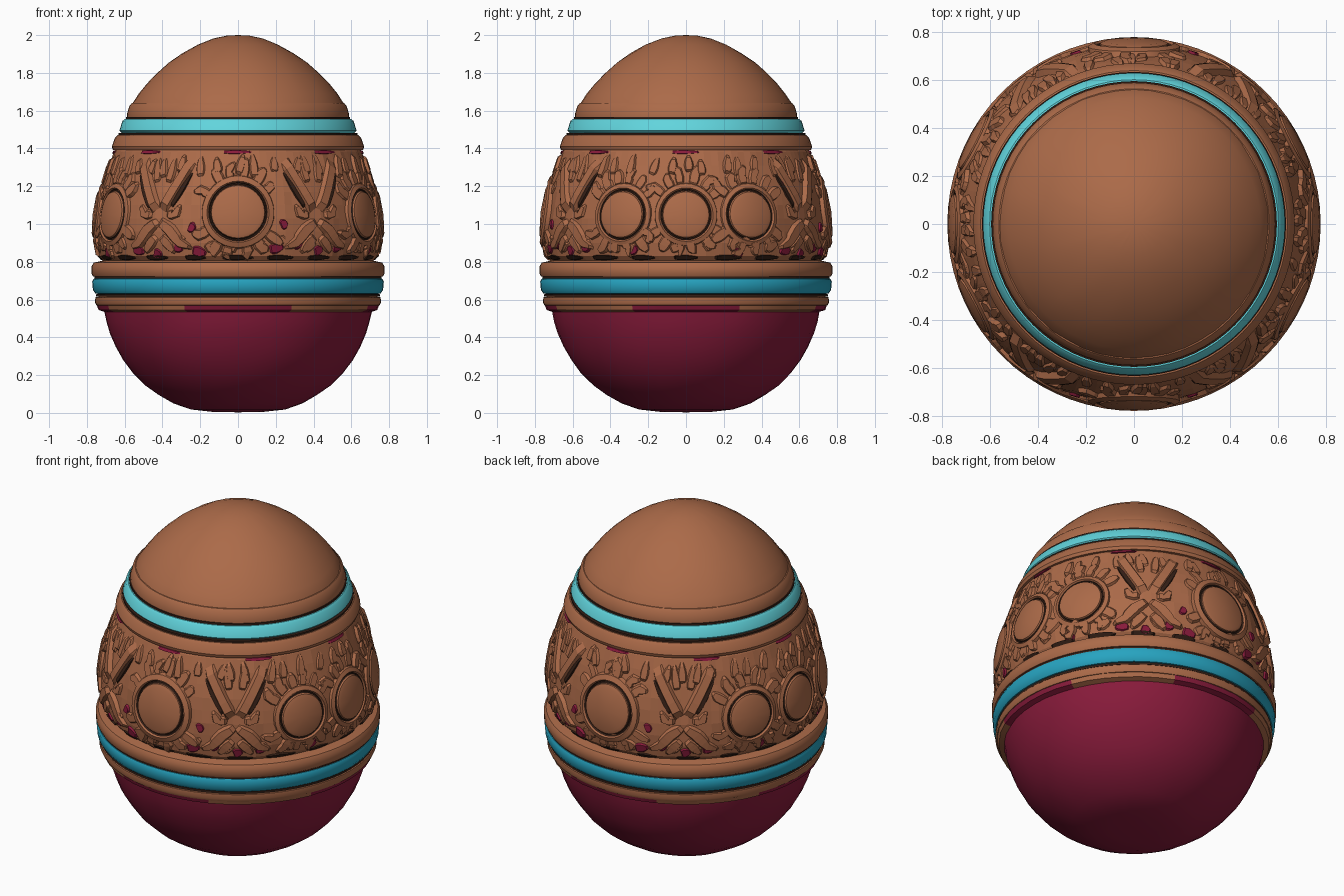
import bpy, bmesh, math, random
from math import sin, cos, pi, radians

random.seed(4)
cube = bpy.data.objects.get("Cube")
if cube:
    bpy.data.objects.remove(cube)


def material(name, rgb):
    m = bpy.data.materials.new(name)
    m.use_nodes = True
    m.diffuse_color = (*rgb, 1)
    bsdf = m.node_tree.nodes["Principled BSDF"]
    bsdf.inputs["Base Color"].default_value = (*rgb, 1)
    bsdf.inputs["Roughness"].default_value = 0.8
    return m


CLAY = material("clay brown", (0.41, 0.145, 0.066))
DARK = material("dark umber", (0.035, 0.014, 0.008))
WINE = material("wine red", (0.25, 0.011, 0.044))
AQUA = material("light aqua", (0.12, 0.66, 0.72))
TEAL = material("deep teal", (0.02, 0.37, 0.53))

# Radius and height of the carved belt's ground surface
BELT = [(.70, .79), (.735, .83), (.748, .90), (.750, .96), (.746, 1.03), (.736, 1.10),
        (.722, 1.17), (.702, 1.24), (.68, 1.31), (.655, 1.38), (.63, 1.42)]


def belt_radius(z):
    for (r0, z0), (r1, z1) in zip(BELT, BELT[1:]):
        if z <= z1:
            return r0 + (r1 - r0) * (z - z0) / (z1 - z0)
    return BELT[-1][0]


def polar(a, r, z):
    return (r * sin(a), -r * cos(a), z)


def wrap(angle, s, z, h):
    """Lay a flat point (s along, z up, h out) on the belt around an angle."""
    return polar(radians(angle) + s / .75, belt_radius(z) + h, z)


def add_grid(bm, rows, closed):
    """Skin consecutive rows of points with quads."""
    vs = [[bm.verts.new(p) for p in row] for row in rows]
    n = len(vs[0])
    for lo, hi in zip(vs, vs[1:]):
        for j in range(n if closed else n - 1):
            k = (j + 1) % n
            bm.faces.new((lo[j], lo[k], hi[k], hi[j]))


def finish(bm, name, mat, smooth=None):
    bmesh.ops.remove_doubles(bm, verts=bm.verts, dist=1e-5)
    me = bpy.data.meshes.new(name)
    bm.to_mesh(me)
    bm.free()
    me.materials.append(mat)
    ob = bpy.data.objects.new(name, me)
    bpy.context.collection.objects.link(ob)
    if smooth:
        bpy.ops.object.select_all(action='DESELECT')
        ob.select_set(True)
        bpy.context.view_layer.objects.active = ob
        bpy.ops.object.shade_smooth_by_angle(angle=radians(smooth))
    return ob


def lathe(name, profile, mat, segments=72, jitter=0.0, smooth=None):
    bm = bmesh.new()
    rows = []
    for r, z in profile:
        rows.append([polar(2 * pi * j / segments,
                           r + random.uniform(-jitter, jitter) * (r > 0), z)
                     for j in range(segments)])
    add_grid(bm, rows, True)
    return finish(bm, name, mat, smooth)


def medallion(bm, angle, z, profile, sides=32):
    rows = [[wrap(angle, r * cos(2 * pi * j / sides), z + r * sin(2 * pi * j / sides), h)
             for j in range(sides)] for r, h in profile]
    add_grid(bm, rows, True)


def stroke(bm, angle, path, width, height, taper=True, steps=6):
    """Raised ridge along a bent path; leaves taper at both ends."""
    rows = []
    n = len(path) - 1
    for i in range(steps + 1):
        t = i / steps
        k = min(int(t * n), n - 1)
        f = t * n - k
        (s0, z0), (s1, z1) = path[k], path[k + 1]
        d = math.hypot(s1 - s0, z1 - z0)
        nx, nz = (z1 - z0) / d, -(s1 - s0) / d
        w = width * (0.15 + 0.85 * sin(pi * min(1, .15 + t * .85)) if taper else 1)
        end = i in (0, steps)
        rows.append([wrap(angle, s0 + (s1 - s0) * f + nx * w * c,
                          z0 + (z1 - z0) * f + nz * w * c, -.01 if end else h)
                     for c, h in ((-1, -.01), (-.6, height), (.6, height), (1, -.01))])
    add_grid(bm, rows, False)


# Bowl and dome, slightly uneven like hand-shaped clay
shell = lathe("lower_shell", [(0, 0.003), (.14, .006), (.25, .018), (.34, .05), (.42, .095),
                              (.49, .145), (.555, .21), (.608, .28), (.648, .35), (.677, .42),
                              (.697, .48), (.708, .535), (.738, .545), (.748, .575), (.72, .62)],
              WINE, 48, .002, 24)
# The bowl's lip is bare clay on the four diagonals
shell.data.materials.append(CLAY)
for p in shell.data.polygons:
    x, y, z = p.center
    if z > .536 and abs(x * y) > .36 * (x * x + y * y):
        p.material_index = 1
lathe("upper_dome", [(.57, 1.60), (.558, 1.64), (.525, 1.69), (.482, 1.745), (.428, 1.80),
                     (.365, 1.855), (.292, 1.905), (.212, 1.95), (.13, 1.982), (.06, 1.997),
                     (0, 2.0)], CLAY, 48, .002, 24)

# Turned bands
lathe("lower_trim", [(.70, .565), (.750, .57), (.757, .585), (.755, .612), (.70, .622)], CLAY, smooth=35)
lathe("lower_teal_band", [(.70, .626), (.755, .632), (.768, .65), (.772, .695), (.765, .71), (.70, .715)],
      TEAL, smooth=35)
lathe("lower_ledge", [(.70, .718), (.768, .722), (.776, .74), (.776, .775), (.764, .795), (.70, .81)],
      CLAY, smooth=35)
lathe("upper_ledge", [(.60, 1.388), (.662, 1.392), (.668, 1.41), (.652, 1.455), (.638, 1.470), (.56, 1.473)],
      CLAY, smooth=35)
lathe("upper_aqua_band", [(.56, 1.478), (.615, 1.482), (.628, 1.494), (.612, 1.545), (.60, 1.556), (.53, 1.558)],
      AQUA, smooth=35)
lathe("upper_trim", [(.54, 1.563), (.588, 1.567), (.587, 1.585), (.575, 1.625), (.562, 1.64), (.50, 1.65)],
      CLAY, smooth=35)

# Dark seams filling the joints beside the coloured bands
for name, r, z in (("lower_seam", .751, .622), ("teal_seam", .761, .716),
                   ("aqua_seam", .632, 1.475), ("upper_seam", .594, 1.561)):
    lathe(name, [(r - .06, z - .008), (r, z - .006), (r, z + .006), (r - .06, z + .008)], DARK)

# Rough ground of the carved belt
lathe("belt_ground", BELT, CLAY, 110, .003)

# Round medallions: one large at front and back, three at each side
SIDE = [63, 90, 117, -63, -90, -117]
bm = bmesh.new()
grooves = bmesh.new()
for a in (0, 180):
    medallion(bm, a, 1.065, [(.20, -.012), (.19, .020), (.162, .027), (.152, .004),
                             (.146, .004), (.139, .022), (.12, .027), (0, .029)])
    medallion(grooves, a, 1.065, [(.157, .018), (.152, .008), (.146, .008), (.141, .019)])
for a in SIDE:
    medallion(bm, a, 1.05, [(.172, -.012), (.164, .014), (.142, .020), (.133, .004),
                            (.127, .004), (.12, .020), (.10, .025), (0, .027)])
    medallion(grooves, a, 1.05, [(.136, .012), (.133, .007), (.127, .007), (.124, .014)])
finish(bm, "medallions", CLAY, 30)
finish(grooves, "medallion_grooves", DARK)

# V ribs with arched scrolls beneath them, and a dark cut along each rib
bm = bmesh.new()
cuts = bmesh.new()
for a in (34, -34, 146, -146):
    for m in (1, -1):
        stroke(bm, a, [(m * .012, 1.06), (m * .175, 1.35)], .038, .024, False)
        stroke(cuts, a, [(m * .06, 1.07), (m * .19, 1.29)], .020, .0095)
        stroke(bm, a, [(0, 1.02), (m * .07, .97), (m * .13, .90), (m * .20, .87)], .042, .020, steps=9)
        stroke(bm, a, [(m * .04, 1.05), (m * .10, 1.05), (m * .13, 1.11)], .032, .014)
        stroke(bm, a, [(m * .01, .94), (m * .06, .89), (m * .10, .84)], .036, .014)
    for x in (-.06, .06):
        stroke(bm, a, [(x * .6, 1.21), (x, 1.36)], .032, .012)
finish(bm, "v_ribs_and_scrolls", CLAY)

# Broken dark groove above the lower ledge
for a in range(0, 360, 18):
    w = random.uniform(.06, .10)
    stroke(cuts, a, [(-w, .822), (w, .822)], .018, .0095, steps=8)
finish(cuts, "dark_cuts", DARK)

# Broad feather leaves fanning out of every medallion
bm = bmesh.new()
for a, r0 in [(0, .195), (180, .195)] + [(s, .168) for s in SIDE]:
    for i in range(16):
        t = 2 * pi * (i + .5) / 16 + random.uniform(-.08, .08)
        if abs(sin(t)) < .3:
            continue
        reach = r0 + random.uniform(.06, .11)
        bend = t + random.uniform(-.2, .2)
        tip = min(1.37, max(.845, 1.06 + reach * sin(bend)))
        mid = (r0 + reach) / 2
        stroke(bm, a, [((r0 - .03) * cos(t), 1.06 + (r0 - .03) * sin(t)),
                       (mid * cos(t), 1.06 + mid * sin(t)),
                       (reach * cos(bend), tip)],
               random.uniform(.03, .042), random.uniform(.008, .018))
finish(bm, "feather_leaves", CLAY)

# Upright leaves under the upper ledge, slanted leaves over the lower ledge
bm = bmesh.new()
for i in range(44):
    a = 360 * i / 44 + random.uniform(-2, 2)
    lean = random.uniform(-.04, .04)
    stroke(bm, a, [(0, random.uniform(1.23, 1.27)), (lean, random.uniform(1.35, 1.385))],
           .032, random.uniform(.008, .018), steps=5)
for i in range(26):
    lean = random.choice((-.08, .08))
    stroke(bm, 360 * i / 26, [(0, .86), (lean, random.uniform(.89, .95))],
           .034, random.uniform(.006, .014), steps=5)
finish(bm, "border_leaves", CLAY)

# Red slip showing in low spots, mirrored left to right and front to back
bm = bmesh.new()
for base in (0, 180):
    for m in (1, -1):
        for a, z, w in ((16, .862, .045), (25, .885, .03), (35, .85, .03), (45, .87, .045),
                        (19, .99, .022), (25, 1.24, .022), (43, 1.24, .022), (68, .855, .03)):
            stroke(bm, base + m * a, [(-w, z), (w, z + m * .02)], .036, .0098)
for a in range(0, 360, 45):
    stroke(bm, a, [(-.10, 1.381), (.10, 1.381)], .013, .0095)
finish(bm, "red_slip_patches", WINE)
